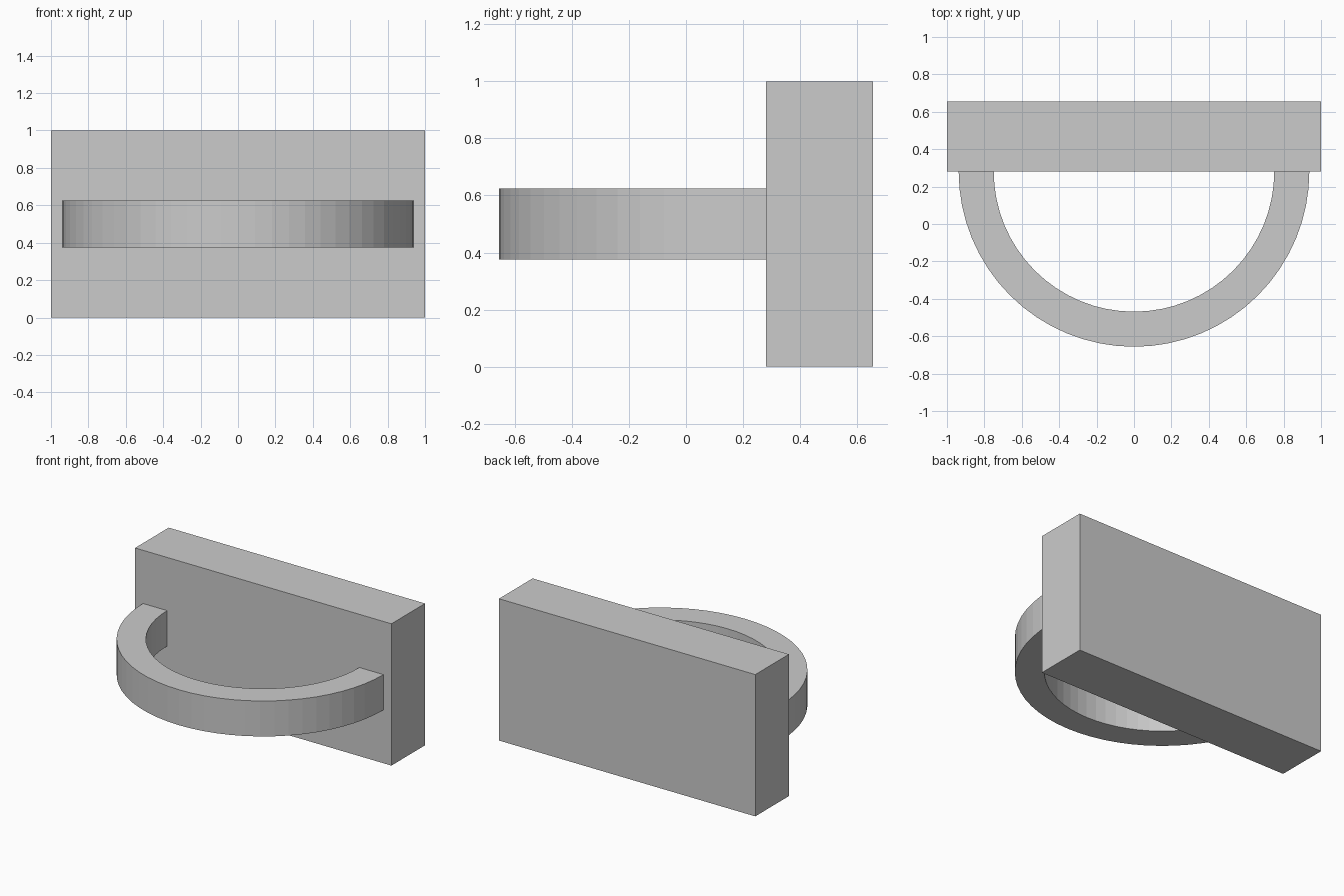
import bpy, bmesh, math

if "Cube" in bpy.data.objects:
    bpy.data.objects.remove(bpy.data.objects["Cube"])

FACE_Y = 0.28125      # front face of the plate, also the ring centre
R_OUT, R_IN = 0.9375, 0.75
Z0, Z1 = 0.375, 0.625
SEGMENTS = 32


def make_object(name, bm):
    bmesh.ops.recalc_face_normals(bm, faces=bm.faces)
    mesh = bpy.data.meshes.new(name)
    bm.to_mesh(mesh)
    bm.free()
    obj = bpy.data.objects.new(name, mesh)
    bpy.context.collection.objects.link(obj)
    return obj


# Upright back plate
bm = bmesh.new()
bmesh.ops.create_cube(bm, size=1)
bmesh.ops.scale(bm, vec=(2, 0.375, 1), verts=bm.verts)
bmesh.ops.translate(bm, vec=(0, FACE_Y + 0.1875, 0.5), verts=bm.verts)
make_object("back_plate", bm)

# Half-ring handle: a rectangular section spun half a turn
bm = bmesh.new()
section = [(R_OUT, Z0), (R_OUT, Z1), (R_IN, Z1), (R_IN, Z0)]
start = bm.faces.new([bm.verts.new((-r, FACE_Y, z)) for r, z in section])
bmesh.ops.spin(bm, geom=[start] + start.edges[:] + start.verts[:],
               cent=(0, FACE_Y, 0), axis=(0, 0, 1),
               angle=math.pi, steps=SEGMENTS, use_duplicate=False)
# Close the starting end if the spin consumed its cap
open_edges = [e for e in bm.edges if e.is_boundary]
if open_edges:
    bmesh.ops.holes_fill(bm, edges=open_edges, sides=4)
make_object("half_ring_handle", bm)
